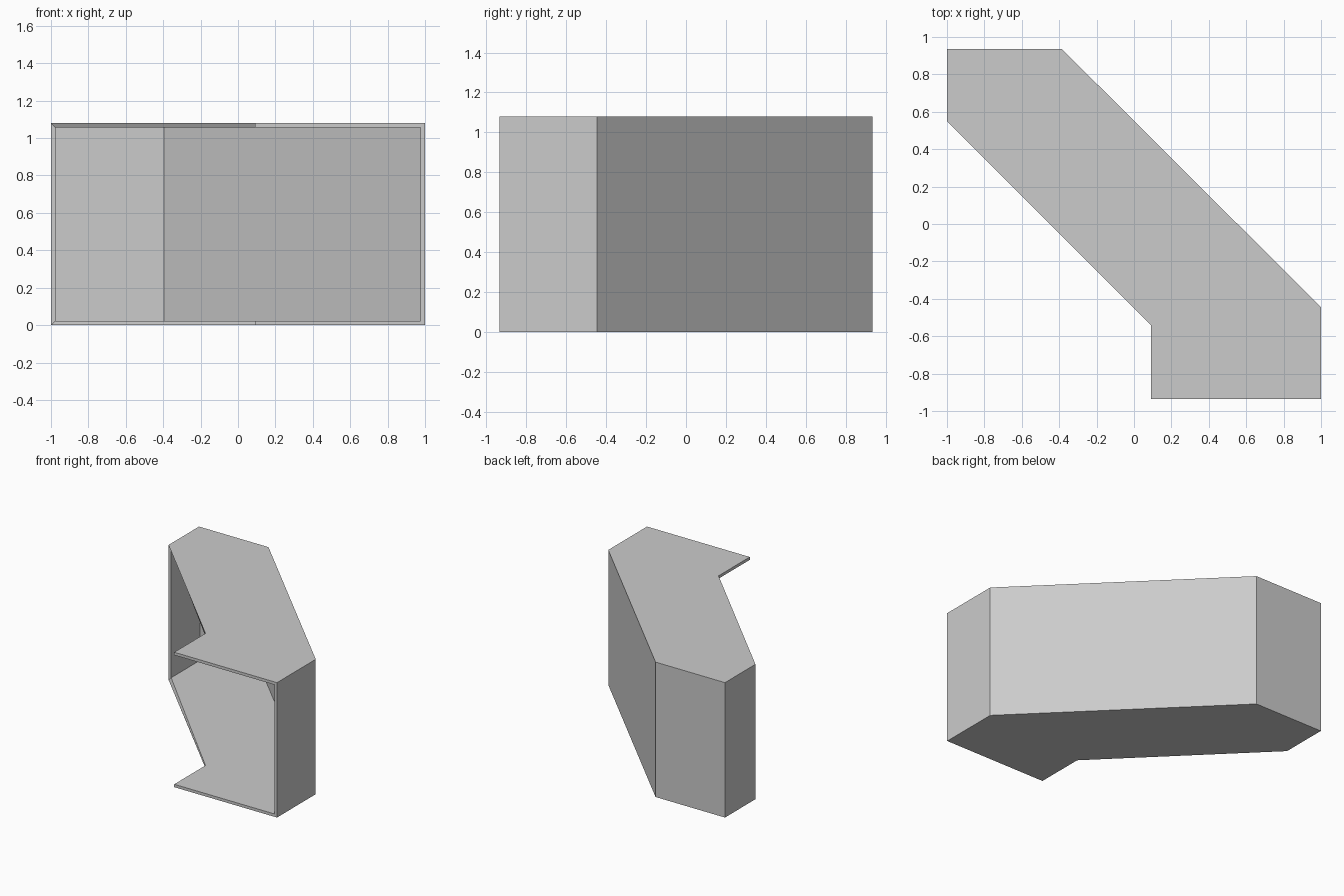
import bpy, bmesh

cube = bpy.data.objects.get("Cube")
if cube:
    bpy.data.objects.remove(cube, do_unlink=True)

HEIGHT = 1.08
WALL = 0.023

# Single plain grey
grey = bpy.data.materials.new("plain_grey")
grey.use_nodes = True
colour = (0.6, 0.6, 0.6, 1)
grey.diffuse_color = colour
grey.node_tree.nodes["Principled BSDF"].inputs["Base Color"].default_value = colour

# Plan outline, counter-clockwise; the first three sides are the open mouth
outline = [(-1, 0.55), (0.09, -0.54), (0.09, -0.935), (1, -0.935),
           (1, -0.445), (-0.385, 0.935), (-1, 0.935)]
OPEN_SIDES = 3

bm = bmesh.new()
low = [bm.verts.new((x, y, 0)) for x, y in outline]
high = [bm.verts.new((x, y, HEIGHT)) for x, y in outline]

# Floor and roof
bm.faces.new(reversed(low))
bm.faces.new(high)

# Walls on the closed sides only
count = len(outline)
for i in range(OPEN_SIDES, count):
    j = (i + 1) % count
    bm.faces.new((low[i], low[j], high[j], high[i]))

mesh = bpy.data.meshes.new("angled_shell")
bm.to_mesh(mesh)
bm.free()
mesh.materials.append(grey)
shell = bpy.data.objects.new("angled_shell", mesh)
bpy.context.collection.objects.link(shell)

# Thickness grows inward
solid = shell.modifiers.new("wall_thickness", 'SOLIDIFY')
solid.thickness = WALL
solid.offset = -1
solid.use_even_offset = True
solid.use_quality_normals = True
